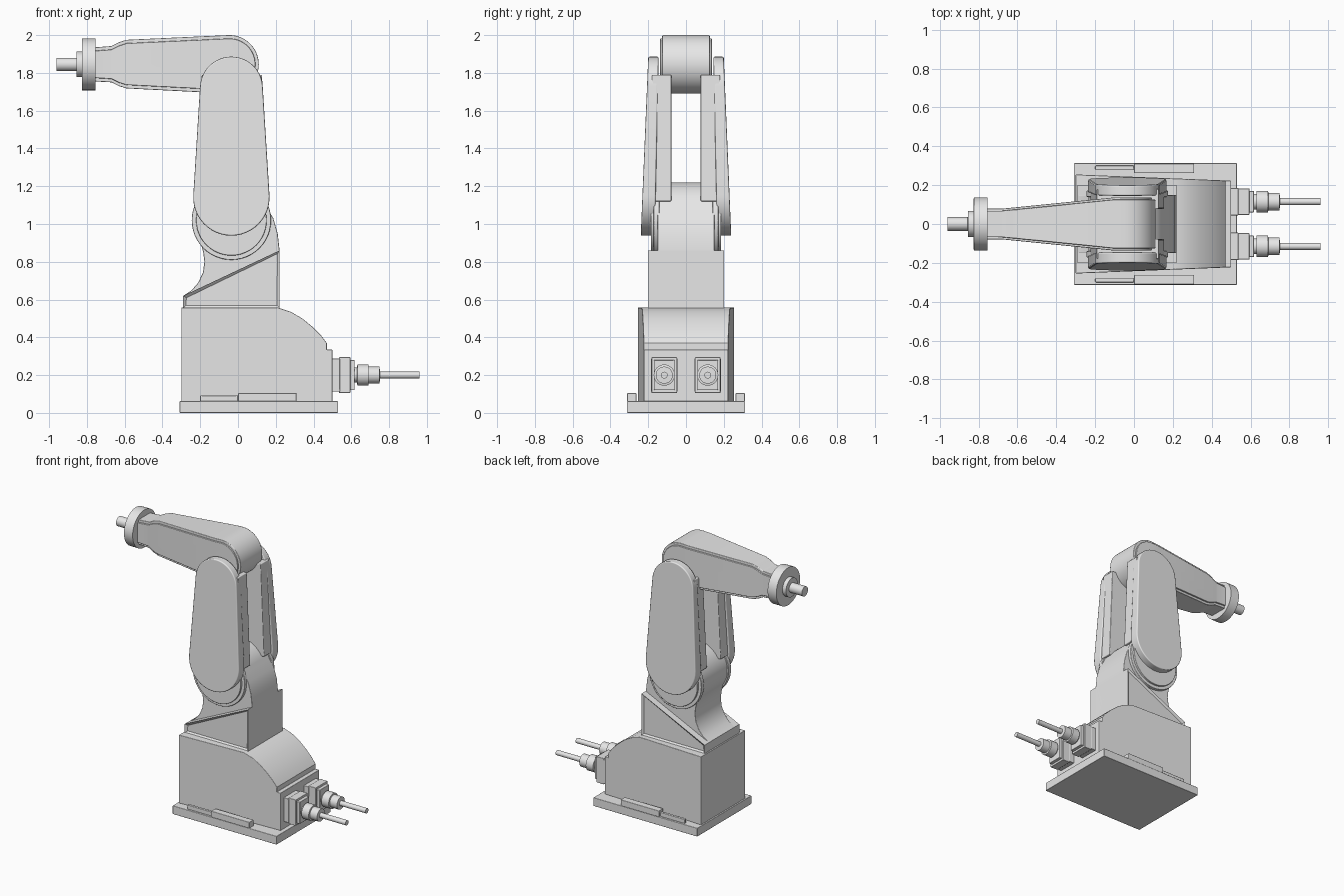
import bpy, bmesh
from math import sin, cos, pi, radians, asin
from mathutils import Matrix, Vector

cube = bpy.data.objects.get("Cube")
if cube:
    bpy.data.objects.remove(cube, do_unlink=True)

grey = bpy.data.materials.new("light_grey")
grey.use_nodes = True
grey.diffuse_color = (0.8, 0.8, 0.8, 1)
grey.node_tree.nodes["Principled BSDF"].inputs["Base Color"].default_value = (0.8, 0.8, 0.8, 1)


def finish(name, bm, bevel=0):
    bmesh.ops.recalc_face_normals(bm, faces=bm.faces)
    me = bpy.data.meshes.new(name)
    bm.to_mesh(me)
    bm.free()
    me.materials.append(grey)
    me.shade_smooth()
    me.set_sharp_from_angle(angle=radians(32))
    ob = bpy.data.objects.new(name, me)
    bpy.context.collection.objects.link(ob)
    if bevel:
        mod = ob.modifiers.new("edge_bevel", "BEVEL")
        mod.width = bevel
        mod.segments = 2
        mod.limit_method = "ANGLE"
        mod.angle_limit = radians(40)
        mod.harden_normals = True
    return ob


def arc(cx, cz, r, a0, a1, n=24):
    return [(cx + r * cos(a0 + (a1 - a0) * i / n), cz + r * sin(a0 + (a1 - a0) * i / n))
            for i in range(n + 1)]


def prism(name, pts, y0, y1, bevel=0, cuts=(), warp=None, inset=0):
    """Extrude an x-z outline along y; optionally slice at x and reshape y."""
    bm = bmesh.new()
    face = bm.faces.new([bm.verts.new((x, y0, z)) for x, z in pts])
    res = bmesh.ops.extrude_face_region(bm, geom=[face])
    for v in res["geom"]:
        if isinstance(v, bmesh.types.BMVert):
            v.co.y = y1
    bmesh.ops.recalc_face_normals(bm, faces=bm.faces)
    for x in cuts:
        bmesh.ops.bisect_plane(bm, geom=bm.verts[:] + bm.edges[:] + bm.faces[:],
                               plane_co=(x, 0, 0), plane_no=(1, 0, 0))
    if warp:
        for v in bm.verts:
            v.co.y = warp(v.co)
    if inset:
        sides = [f for f in bm.faces if abs(f.normal.y) > 0.9]
        bmesh.ops.inset_individual(bm, faces=sides, thickness=inset, depth=-inset * 0.6)
    return finish(name, bm, bevel)


def box(name, x0, x1, y0, y1, z0, z1, bevel=0.004):
    return prism(name, [(x0, z0), (x1, z0), (x1, z1), (x0, z1)], y0, y1, bevel)


def lathe_x(name, profile, y, z, n=40):
    """Turn (x, radius) steps around an axis parallel to x."""
    bm = bmesh.new()
    pts = [(profile[0][0], 0)] + profile + [(profile[-1][0], 0)]
    vs = [bm.verts.new((x, y, z + r)) for x, r in pts]
    edges = [bm.edges.new(p) for p in zip(vs, vs[1:])]
    bmesh.ops.spin(bm, geom=vs + edges, cent=(0, y, z), axis=(1, 0, 0),
                   angle=2 * pi, steps=n, use_merge=True)
    bmesh.ops.remove_doubles(bm, verts=bm.verts, dist=0.0005)
    return finish(name, bm)


def steps(*rings):
    """Turn (x0, x1, radius) cylinders into a lathe profile."""
    return [p for x0, x1, r in rings for p in ((x0, r), (x1, r))]


# Base plate and tapered housing with a rounded back
box("base_plate", -0.31, 0.53, -0.313, 0.313, 0, 0.062)
housing = [(-0.3, 0.06), (0.5, 0.06), (0.5, 0.335), (0.47, 0.335), (0.47, 0.37),
           (0.44, 0.41), (0.395, 0.455), (0.34, 0.5), (0.28, 0.535), (0.21, 0.558), (-0.3, 0.558)]
prism("base_housing", housing, -1, 1, 0.004,
      warp=lambda c: c.y * (0.255 - 0.04 * (c.x + 0.3)))

# Turret: wedge-shaped foot with recessed sides, and a waisted neck
prism("turret_foot", [(-0.29, 0.555), (0.22, 0.555), (0.22, 0.86), (-0.29, 0.62)],
      -0.2, 0.2, inset=0.02)
neck = [(-0.29, 0.555), (0.22, 0.555), (0.22, 0.86), (0.21, 0.95), (0.187, 1.03)]
neck += arc(-0.035, 1.02, 0.2, radians(20), radians(215), 32)
neck += [(-0.184, 0.85), (-0.178, 0.8), (-0.185, 0.745), (-0.21, 0.69), (-0.245, 0.65), (-0.29, 0.62)]
prism("turret_neck", neck, -0.15, 0.15, 0.004)


def capsule(cx, z0, r0, z1, r1):
    """Outline around a large lower circle and a small upper circle."""
    a = asin((r0 - r1) / (z1 - z0))
    return arc(cx, z1, r1, a, pi - a) + arc(cx, z0, r0, pi - a, 2 * pi + a)


def forearm_outline(d):
    """Forearm side profile shrunk by d."""
    top = [(-0.59, 1.975 - d), (-0.63, 1.962 - d), (-0.67, 1.942 - d), (-0.76, 1.935 - d)]
    low = [(-0.76, 1.755 + d), (-0.67, 1.75 + d), (-0.63, 1.73 + d), (-0.59, 1.718 + d)]
    return arc(-0.045, 1.845, 0.155 - d, radians(-95), radians(93), 28) + top + low


def forearm_width(extra):
    def warp(c):
        t = min(max((c.x + 0.68) / 0.58, 0), 1)
        return c.y * (0.068 + 0.058 * t + extra)
    return warp


for s, side in ((1, "left"), (-1, "right")):
    # Mounting strips on the plate
    box(side + "_thin_strip", -0.2, 0, s * 0.28, s * 0.3, 0.06, 0.092)
    box(side + "_thick_strip", 0, 0.31, s * 0.262, s * 0.312, 0.06, 0.105)

    # Shoulder joint discs
    circle = 2 * pi * 47 / 48
    prism(side + "_shoulder_disc", arc(-0.035, 1.02, 0.21, 0, circle, 47), s * 0.14, s * 0.172, 0.004)
    prism(side + "_shoulder_cap", arc(-0.035, 1.02, 0.187, 0, circle, 47), s * 0.16, s * 0.186, 0.004)

    # Upper arm: outer shell leaning outwards, inner spacer block
    prism(side + "_upper_arm_shell", capsule(-0.035, 1.14, 0.202, 1.72, 0.166), 0, 1, 0.008,
          warp=lambda c: s * (0.145 + 0.02 * (1.88 - c.z) / 0.94 if c.y < 0.5
                              else 0.2 + 0.042 * (1.88 - c.z)))
    prism(side + "_upper_arm_block", [(-0.225, 1.12), (0.155, 1.12), (0.127, 1.79), (-0.192, 1.79)],
          s * 0.077, s * 0.18, 0.006)

    # Cable connectors at the back
    y = s * 0.115
    box(side + "_socket_plate", 0.49, 0.54, y - 0.07, y + 0.07, 0.112, 0.288)
    box(side + "_plug_block", 0.535, 0.595, y - 0.068, y + 0.068, 0.105, 0.295)
    box(side + "_plug_front", 0.59, 0.618, y - 0.055, y + 0.055, 0.12, 0.28)
    lathe_x(side + "_plug_and_cable",
            steps((0.61, 0.63, 0.04), (0.632, 0.69, 0.056), (0.692, 0.75, 0.045),
                  (0.751, 0.96, 0.018)), y, 0.2, 32)

# Forearm core with raised side panels
prism("forearm", forearm_outline(0), -1, 1, 0.005, (-0.1, -0.68), forearm_width(0))
prism("forearm_side_panels", forearm_outline(0.018), -1, 1, 0.004, (-0.1, -0.68), forearm_width(0.011))

# Wrist flange and tool spindle
lathe_x("wrist_flange",
        steps((-0.96, -0.856, 0.035), (-0.855, -0.826, 0.068), (-0.825, -0.755, 0.137)), 0, 1.845, 48)
